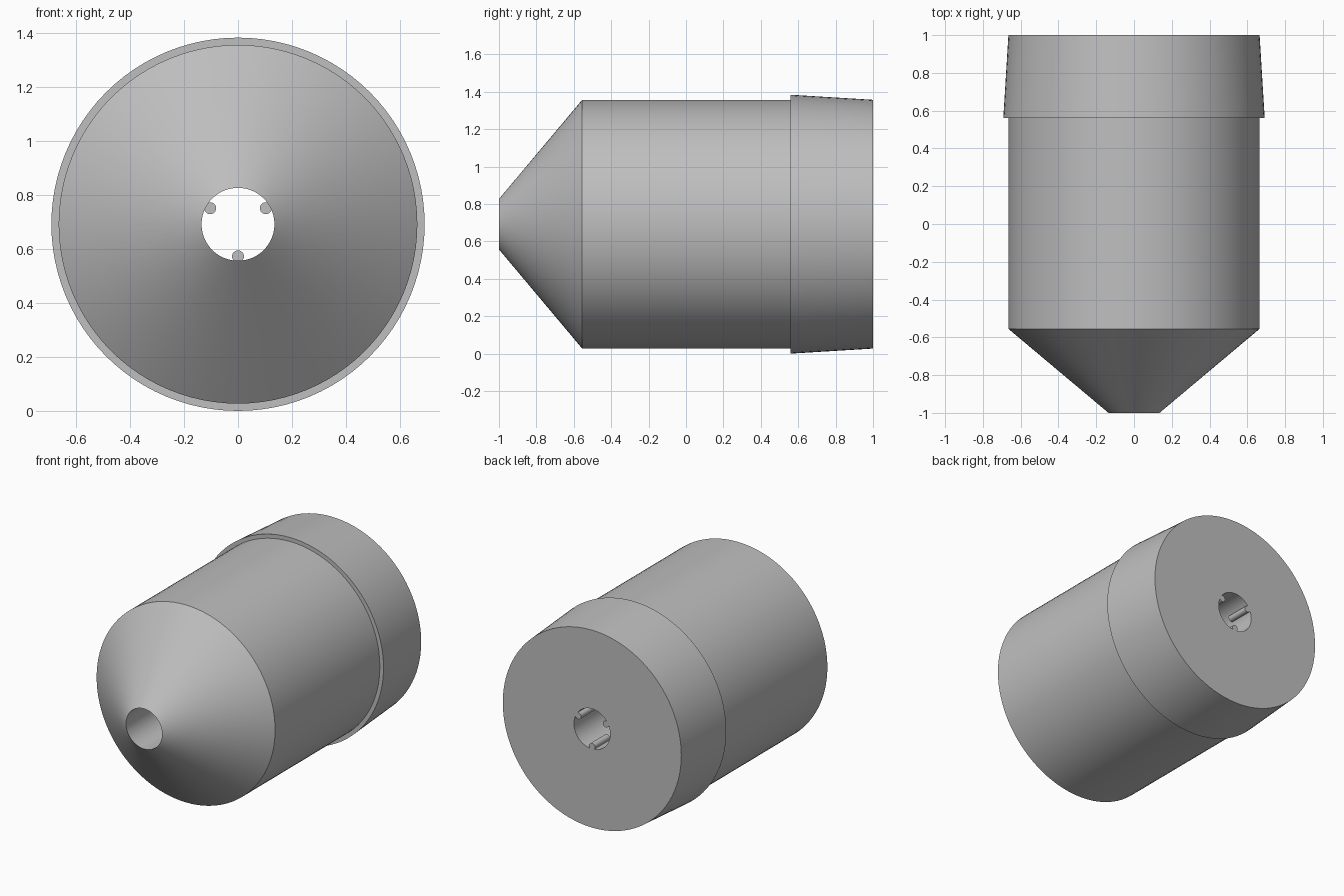
import bpy, bmesh
from math import cos, sin, pi, radians

cube = bpy.data.objects.get("Cube")
if cube:
    bpy.data.objects.remove(cube, do_unlink=True)

AXIS_Z = 0.692      # height of the centre line
BORE = 0.135        # radius of the through hole
BODY = 0.665        # radius of the main barrel
COLLAR = 0.692      # widest radius, at the collar lip
SIDES = 96

gray = bpy.data.materials.new("plain gray")
gray.use_nodes = True
gray.diffuse_color = (0.52, 0.52, 0.52, 1)
gray.node_tree.nodes["Principled BSDF"].inputs["Base Color"].default_value = (0.52, 0.52, 0.52, 1)


def lathe(name, profile, sides, x=0, z=AXIS_Z, closed=True):
    """Turn (radius, y) points about an axis parallel to y."""
    bm = bmesh.new()
    rings = []
    for r, y in profile:
        rings.append([bm.verts.new((x + r * cos(2 * pi * i / sides), y,
                                    z + r * sin(2 * pi * i / sides)))
                      for i in range(sides)])
    pairs = list(zip(rings, rings[1:]))
    if closed:
        pairs.append((rings[-1], rings[0]))
    else:
        bm.faces.new(rings[0])
        bm.faces.new(rings[-1])
    for a, b in pairs:
        for i in range(sides):
            j = (i + 1) % sides
            bm.faces.new((a[i], a[j], b[j], b[i]))
    bmesh.ops.recalc_face_normals(bm, faces=bm.faces)
    mesh = bpy.data.meshes.new(name)
    bm.to_mesh(mesh)
    bm.free()
    mesh.materials.append(gray)
    obj = bpy.data.objects.new(name, mesh)
    bpy.context.collection.objects.link(obj)
    return obj


# Barrel with conical nose, tapered collar and a bore right through
body = lathe("nozzle_body", [
    (BORE, -1), (BODY, -0.555), (BODY, 0.56), (COLLAR, 0.56),
    (BODY, 1), (BORE, 1)], SIDES)

# Three short round keys inside the rear end of the bore, merged with the body
for n, angle in enumerate((30, 150, 270)):
    a = radians(angle)
    key = lathe(f"bore_key_{n + 1}", [(0.022, 0.84), (0.022, 1)], 24,
                0.119 * cos(a), AXIS_Z + 0.119 * sin(a), closed=False)
    union = body.modifiers.new("join key", 'BOOLEAN')
    union.operation = 'UNION'
    union.solver = 'EXACT'
    union.object = key
    bpy.ops.object.select_all(action='DESELECT')
    body.select_set(True)
    bpy.context.view_layer.objects.active = body
    bpy.ops.object.modifier_apply(modifier=union.name)
    bpy.data.objects.remove(key, do_unlink=True)

# Smooth curved walls, crisp rims
bpy.ops.object.shade_smooth_by_angle(angle=radians(30))
